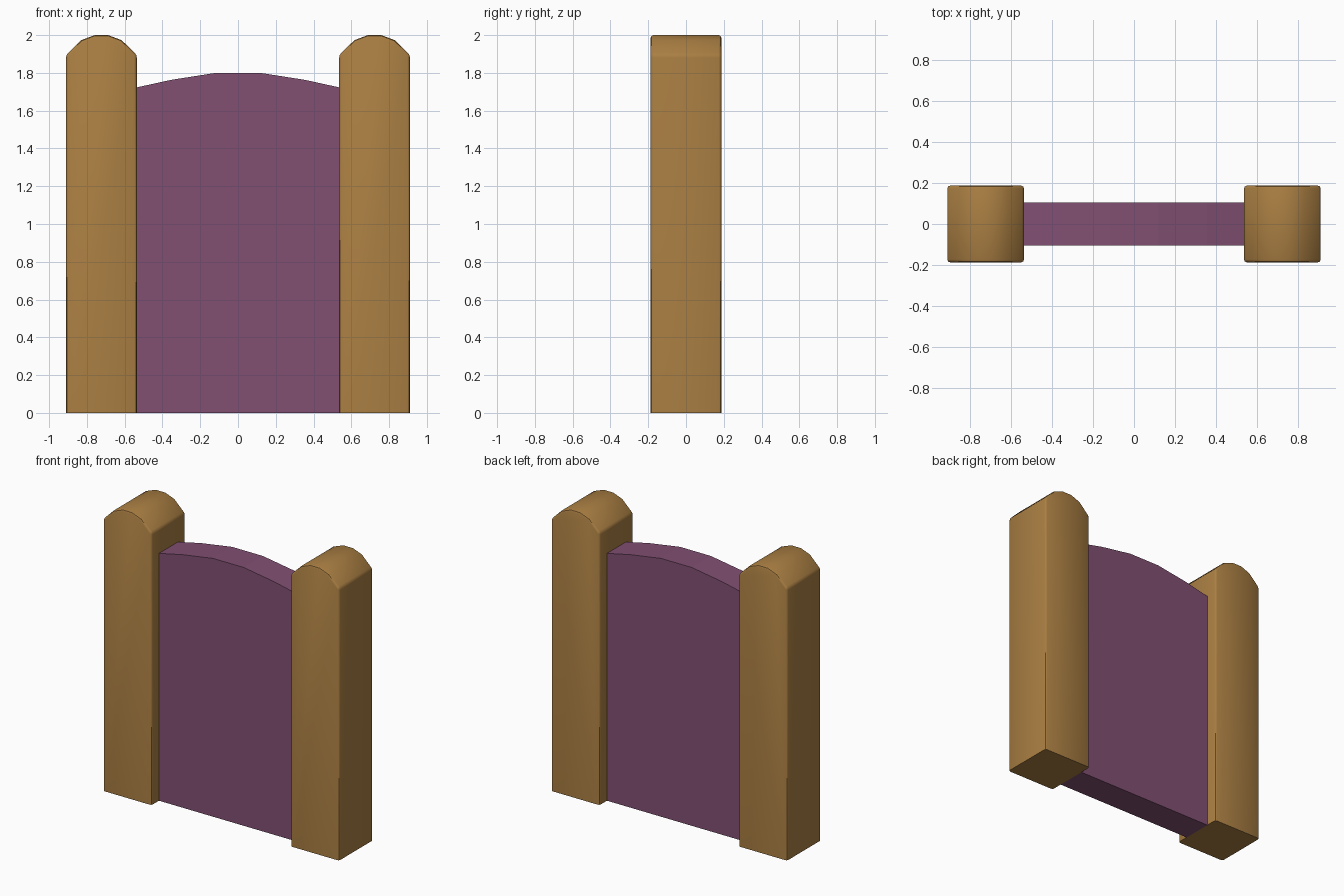
import bpy, bmesh, math

if "Cube" in bpy.data.objects:
    bpy.data.objects.remove(bpy.data.objects["Cube"])

def material(name, color):
    m = bpy.data.materials.new(name)
    m.diffuse_color = color
    m.use_nodes = True
    m.node_tree.nodes["Principled BSDF"].inputs["Base Color"].default_value = m.diffuse_color
    return m

def extrude_profile(name, half_profile, cx, half_depth, mat, bevel=0.0):
    """Mirror a half outline (x, z), extrude along y, optionally soften edges."""
    outline = half_profile + [(-x, z) for x, z in reversed(half_profile)]
    bm = bmesh.new()
    face = bm.faces.new([bm.verts.new((cx + x, -half_depth, z)) for x, z in outline])
    out = bmesh.ops.extrude_face_region(bm, geom=[face])
    new_verts = [g for g in out["geom"] if isinstance(g, bmesh.types.BMVert)]
    bmesh.ops.translate(bm, verts=new_verts, vec=(0, 2 * half_depth, 0))
    bmesh.ops.recalc_face_normals(bm, faces=bm.faces)
    if bevel:
        edges = [e for e in bm.edges
                 if e.calc_face_angle() > math.radians(30)
                 and any(v.co.z > 0.001 for v in e.verts)]
        bmesh.ops.bevel(bm, geom=edges, offset=bevel, segments=2, profile=0.5,
                        affect='EDGES', clamp_overlap=True)
    mesh = bpy.data.meshes.new(name)
    bm.to_mesh(mesh)
    bm.free()
    mesh.materials.append(mat)
    obj = bpy.data.objects.new(name, mesh)
    bpy.context.collection.objects.link(obj)
    if bevel:
        bpy.context.view_layer.objects.active = obj
        obj.select_set(True)
        bpy.ops.object.shade_smooth_by_angle(angle=math.radians(40))
        obj.select_set(False)
    return obj

wood = material("post_brown", (0.40, 0.21, 0.055, 1))
purple = material("panel_purple", (0.22, 0.08, 0.17, 1))

# Round-topped posts on either side
post = [(0.187, 0), (0.187, 1.895), (0.107, 1.973), (0.036, 2.0)]
for side, cx in (("left", -0.723), ("right", 0.723)):
    extrude_profile(side + "_post", post, cx, 0.187, wood, bevel=0.014)

# Arched panel between the posts
panel = [(0.537, 0), (0.537, 1.723), (0.355, 1.763), (0.118, 1.8)]
extrude_profile("arched_panel", panel, 0, 0.105, purple)
